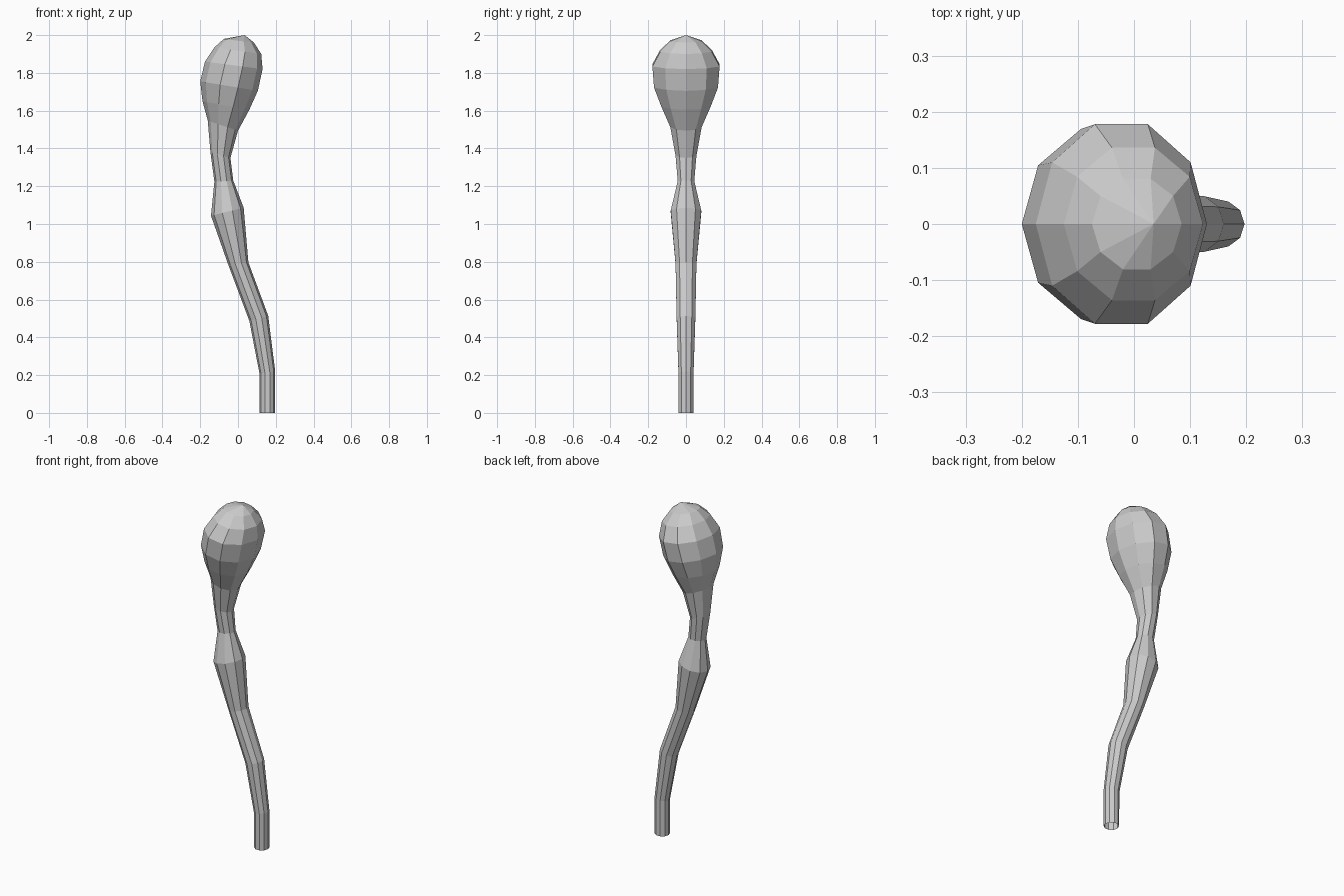
import bpy, bmesh
from math import cos, sin, pi

SIDES = 10
# ring outline: left x, left z, right x, right z, y radius
RINGS = [
    (0.115, 0.00, 0.197, 0.00, 0.041),
    (0.114, 0.207, 0.197, 0.22, 0.042),
    (0.06, 0.487, 0.16, 0.514, 0.052),
    (-0.05, 0.78, 0.055, 0.797, 0.058),
    (-0.143, 1.044, 0.03, 1.086, 0.085),
    (-0.125, 1.224, -0.025, 1.23, 0.046),
    (-0.146, 1.38, -0.04, 1.35, 0.058),
    (-0.16, 1.547, 0.0, 1.494, 0.087),
    (-0.188, 1.65, 0.06, 1.605, 0.137),
    (-0.2, 1.755, 0.105, 1.705, 0.178),
    (-0.175, 1.86, 0.13, 1.82, 0.187),
    (-0.125, 1.935, 0.123, 1.90, 0.143),
    (-0.075, 1.98, 0.085, 1.96, 0.085),
]
TIP = (0.035, 0, 2.0)

# curved stalk lofted into a leaning bulb, open at the foot
bm = bmesh.new()
loops = []
for lx, lz, rx, rz, ry in RINGS:
    cx, cz, hx, hz = (lx + rx) / 2, (lz + rz) / 2, (rx - lx) / 2, (rz - lz) / 2
    loop = []
    for i in range(SIDES):
        a = 2 * pi * i / SIDES
        loop.append(bm.verts.new((cx + hx * cos(a), ry * sin(a), cz + hz * cos(a))))
    loops.append(loop)
for low, high in zip(loops, loops[1:]):
    for i in range(SIDES):
        j = (i + 1) % SIDES
        bm.faces.new((low[i], low[j], high[j], high[i]))

# rounded crown
tip = bm.verts.new(TIP)
for i in range(SIDES):
    bm.faces.new((loops[-1][i], loops[-1][(i + 1) % SIDES], tip))

mesh = bpy.data.meshes.new("stalk_and_bulb")
bm.to_mesh(mesh)
bm.free()
bpy.context.collection.objects.link(bpy.data.objects.new("stalk_and_bulb", mesh))
